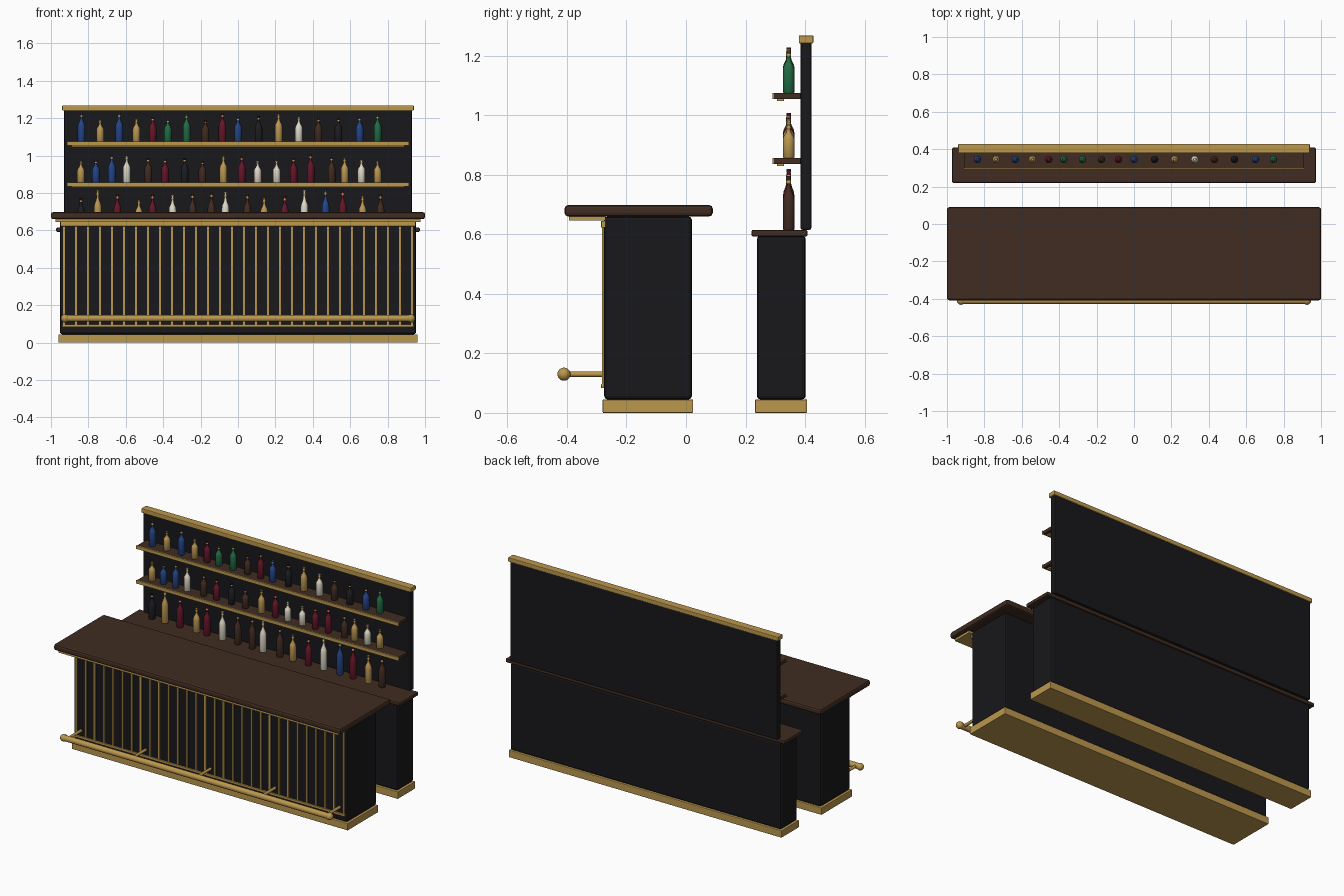
import bpy, bmesh, math
from mathutils import Matrix, Vector

if "Cube" in bpy.data.objects:
    bpy.data.objects.remove(bpy.data.objects["Cube"])


def material(name, rgb):
    m = bpy.data.materials.new(name)
    m.diffuse_color = (*rgb, 1)
    m.use_nodes = True
    m.node_tree.nodes["Principled BSDF"].inputs["Base Color"].default_value = m.diffuse_color
    return m


WOOD = material("dark_wood", (0.05, 0.025, 0.015))
BLACK = material("black_panel", (0.009, 0.009, 0.011))
BRASS = material("brass", (0.50, 0.31, 0.075))
GLASS = {
    "k": material("black_glass", (0.012, 0.013, 0.017)),
    "n": material("brown_glass", (0.055, 0.025, 0.016)),
    "r": material("red_glass", (0.13, 0.008, 0.022)),
    "b": material("blue_glass", (0.018, 0.06, 0.25)),
    "g": material("green_glass", (0.015, 0.15, 0.06)),
    "w": material("cream_glass", (0.75, 0.70, 0.58)),
    "y": material("amber_glass", (0.50, 0.31, 0.085)),
}


def finish(name, bm, mats):
    me = bpy.data.meshes.new(name)
    bm.to_mesh(me)
    bm.free()
    ob = bpy.data.objects.new(name, me)
    bpy.context.collection.objects.link(ob)
    for m in mats:
        me.materials.append(m)
    return ob


def box(name, x, y, z, mat, bevel=0.003):
    """Box from (min, max) ranges with rounded edges."""
    bm = bmesh.new()
    bmesh.ops.create_cube(bm, size=1)
    for v in bm.verts:
        for i, r in enumerate((x, y, z)):
            v.co[i] = r[0] if v.co[i] < 0 else r[1]
    ob = finish(name, bm, [mat])
    mod = ob.modifiers.new("bevel", "BEVEL")
    mod.width, mod.segments = bevel, 2
    return ob


def rod(name, a, b, r, mat, sides=16):
    a, b = Vector(a), Vector(b)
    bm = bmesh.new()
    rot = (b - a).to_track_quat("Z", "Y").to_matrix().to_4x4()
    bmesh.ops.create_cone(bm, cap_ends=True, segments=sides, radius1=r, radius2=r,
                          depth=(b - a).length, matrix=Matrix.Translation((a + b) / 2) @ rot)
    for f in bm.faces:
        f.smooth = len(f.verts) == 4
    return finish(name, bm, [mat])


def bottle(name, x, z, h, mat, sides=14):
    """Lathed bottle; the collar at the neck is brass."""
    prof = [(0.018, 0), (0.020, 0.02), (0.020, 0.55), (0.0175, 0.63), (0.011, 0.71),
            (0.0075, 0.78), (0.0065, 0.86), (0.0085, 0.87), (0.0085, 0.91),
            (0.0065, 0.92), (0.0065, 0.96), (0.008, 0.965), (0.008, 1.0)]
    bm = bmesh.new()
    rings = [[bm.verts.new((r * math.cos(2 * math.pi * i / sides),
                            r * math.sin(2 * math.pi * i / sides), t * h))
              for i in range(sides)] for r, t in prof]
    for k in range(len(rings) - 1):
        for i in range(sides):
            j = (i + 1) % sides
            f = bm.faces.new((rings[k][i], rings[k][j], rings[k + 1][j], rings[k + 1][i]))
            f.smooth = True
            f.material_index = 1 if 6 <= k <= 8 else 0
    bm.faces.new(rings[0][::-1])
    bm.faces.new(rings[-1])
    finish(name, bm, [mat, BRASS]).location = (x, 0.345, z)


def sym(w):
    return (-w, w)


# Front counter
box("counter_plinth", sym(0.96), (-0.28, 0.024), (0, 0.045), BRASS)
box("counter_body", sym(0.952), (-0.275, 0.02), (0.045, 0.66), BLACK, 0.012)
box("counter_top", sym(1.0), (-0.408, 0.09), (0.66, 0.698), WOOD, 0.012)
box("counter_underside_trim", sym(0.975), (-0.393, -0.27), (0.646, 0.661), BRASS, 0.001)

# Fluted brass front
box("front_top_rail", sym(0.95), (-0.285, -0.27), (0.622, 0.645), BRASS, 0.002)
box("front_bottom_rail", sym(0.94), (-0.285, -0.27), (0.083, 0.097), BRASS, 0.002)
for i in range(30):
    x = -0.93 + 1.86 * i / 29
    box(f"front_slat_{i + 1}", (x - 0.006, x + 0.006), (-0.283, -0.27), (0.085, 0.64), BRASS, 0.002)

# Foot rail with end balls and brackets
rod("foot_rail", (-0.925, -0.41, 0.13), (0.925, -0.41, 0.13), 0.018, BRASS, 20)
for side, x in (("left", -0.925), ("right", 0.925)):
    bm = bmesh.new()
    bmesh.ops.create_uvsphere(bm, u_segments=20, v_segments=12, radius=0.022)
    for f in bm.faces:
        f.smooth = True
    finish(f"foot_rail_ball_{side}", bm, [BRASS]).location = (x, -0.41, 0.13)
for i in range(5):
    x = -0.9 + 0.45 * i
    rod(f"foot_rail_bracket_{i + 1}", (x, -0.41, 0.13), (x, -0.27, 0.13), 0.009, BRASS)

# Back cabinet
box("back_plinth", sym(0.95), (0.232, 0.407), (0, 0.045), BRASS)
box("back_body", sym(0.942), (0.238, 0.402), (0.045, 0.595), BLACK, 0.012)
box("back_top", sym(0.972), (0.22, 0.408), (0.592, 0.615), WOOD, 0.006)

# Back panel and cap
box("back_panel", sym(0.93), (0.385, 0.421), (0.615, 1.25), BLACK, 0.006)
box("back_panel_cap", sym(0.94), (0.379, 0.428), (1.241, 1.268), BRASS, 0.004)

# Shelves with brass nosing and light strip
for i, z in enumerate((0.857, 1.075)):
    box(f"shelf_{i + 1}", sym(0.91), (0.297, 0.39), (z - 0.021, z), WOOD, 0.002)
    box(f"shelf_nosing_{i + 1}", sym(0.915), (0.291, 0.298), (z - 0.021, z), BRASS, 0.001)
    box(f"shelf_light_strip_{i + 1}", sym(0.89), (0.306, 0.33), (z - 0.028, z - 0.02), BRASS, 0.001)

# Bottles: base height, colours, x positions and heights in hundredths
rows = [
    (0.615, "kyryrwnnwnyrwbryn",
     (-84, -75, -64.5, -53, -45.7, -35, -24.3, -14.2, -6.7, 5, 14, 25, 35.5, 46.8, 56, 66.6, 76.2),
     (15.8, 20, 18, 14.7, 18, 17.4, 18.4, 19, 19, 18, 15.8, 16.8, 20, 20.4, 20, 16.8, 18)),
    (0.857, "ybbwnrknyrwwrrnywy",
     (-84, -76, -67.5, -59.5, -48, -39, -28.5, -19, -7.8, 2, 10.5, 20.6, 29.7, 38.8, 50, 57, 66, 74.6),
     (11.3, 11.9, 14.5, 14, 13, 12.4, 13, 11.3, 14, 14, 11.3, 11.3, 13, 15, 13.5, 13, 11.9, 11.3)),
    (1.075, "bybyrggnrbkywnkbg",
     (-83.7, -73.7, -63.5, -54.3, -45.6, -37.5, -27.5, -17.4, -8.3, 0, 11, 21.7, 32.5, 43, 53.7, 65, 74.6),
     (15.2, 11.5, 15.2, 12, 13.1, 12, 14.7, 11.5, 15.2, 13.1, 13.6, 14.7, 13.1, 12.6, 12.6, 13.1, 14.2)),
]
for r, (z, cols, xs, hs) in enumerate(rows):
    for i, (c, x, h) in enumerate(zip(cols, xs, hs)):
        bottle(f"bottle_row{r + 1}_{i + 1}", x / 100, z, h / 100, GLASS[c])
